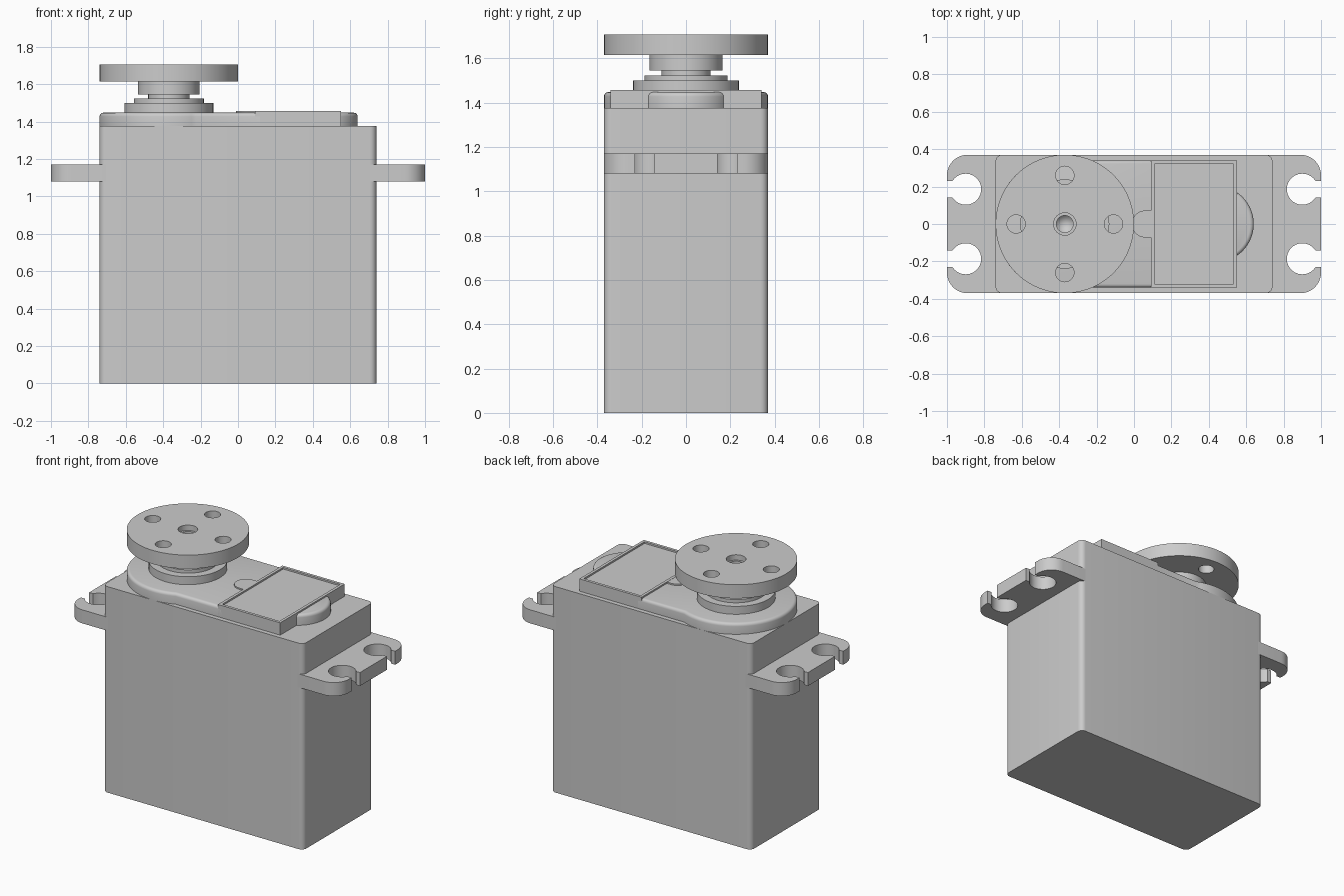
import bpy, bmesh
from math import sin, cos, pi, radians, degrees, asin, acos, sqrt

if "Cube" in bpy.data.objects:
    bpy.data.objects.remove(bpy.data.objects["Cube"])

grey = bpy.data.materials.new("plain grey")
grey.use_nodes = True
colour = (0.6, 0.6, 0.6, 1)
grey.diffuse_color = colour
grey.node_tree.nodes["Principled BSDF"].inputs["Base Color"].default_value = colour


def arc(cx, cy, r, start, end, n=16):
    """Points on an arc, angles in degrees."""
    angles = [radians(start + (end - start) * i / n) for i in range(n + 1)]
    return [(cx + r * cos(a), cy + r * sin(a)) for a in angles]


def circle(cx, cy, r, n=48):
    return arc(cx, cy, r, 0, 360, n)[:-1]


def finish(name, bm):
    bmesh.ops.recalc_face_normals(bm, faces=bm.faces)
    mesh = bpy.data.meshes.new(name)
    bm.to_mesh(mesh)
    bm.free()
    mesh.materials.append(grey)
    obj = bpy.data.objects.new(name, mesh)
    bpy.context.collection.objects.link(obj)
    bpy.ops.object.select_all(action='DESELECT')
    obj.select_set(True)
    bpy.context.view_layer.objects.active = obj
    bpy.ops.object.shade_smooth_by_angle(angle=radians(35))
    return obj


def prism(name, outline, z0, z1, holes=(), bevel=0, recess=None):
    """Extrude an outline, with optional holes, rounded top rim or sunken top."""
    bm = bmesh.new()
    edges = []
    for loop in [outline, *holes]:
        vs = [bm.verts.new((x, y, z0)) for x, y in loop]
        if not holes:
            bm.faces.new(vs)
        else:
            edges += [bm.edges.new((vs[i - 1], vs[i])) for i in range(len(vs))]
    if holes:
        bmesh.ops.triangle_fill(bm, use_beauty=True, edges=edges)
    ext = bmesh.ops.extrude_face_region(bm, geom=bm.faces[:], use_keep_orig=True)
    for v in ext["geom"]:
        if isinstance(v, bmesh.types.BMVert):
            v.co.z = z1
    bmesh.ops.recalc_face_normals(bm, faces=bm.faces)
    top = [f for f in bm.faces if all(v.co.z == v2.co.z and v.co.z > (z0 + z1) / 2
                                      for v in f.verts for v2 in f.verts)]
    if bevel:
        rim = {e for f in top for e in f.edges}
        bmesh.ops.bevel(bm, geom=list(rim), offset=bevel, segments=4,
                        profile=0.5, affect='EDGES')
    if recess:
        width, depth = recess
        bmesh.ops.inset_region(bm, faces=top, thickness=width)
        down = bmesh.ops.extrude_face_region(bm, geom=top)
        bmesh.ops.delete(bm, geom=top, context='FACES')
        for v in down["geom"]:
            if isinstance(v, bmesh.types.BMVert):
                v.co.z -= depth
    return finish(name, bm)


def lathe(name, cx, profile, n=64):
    """Spin an (r, z) profile about a vertical axis at x = cx."""
    bm = bmesh.new()
    vs = [bm.verts.new((cx + r, 0, z)) for r, z in profile]
    edges = [bm.edges.new(pair) for pair in zip(vs, vs[1:])]
    bmesh.ops.spin(bm, geom=vs + edges, cent=(cx, 0, 0), axis=(0, 0, 1),
                   angle=2 * pi, steps=n)
    bmesh.ops.remove_doubles(bm, verts=bm.verts, dist=0.0002)
    return finish(name, bm)


# Case with rounded upright corners
W, D, TOP = 0.74, 0.37, 1.375
R = 0.035
corners = [(1, -1, -90), (1, 1, 0), (-1, 1, 90), (-1, -1, 180)]
case = [p for sx, sy, a in corners
        for p in arc(sx * (W - R), sy * (D - R), R, a, a + 90, 6)]
prism("case", case, 0, TOP)

# Mounting ears with two open screw slots each
slot_r, slot_half, slot_y = 0.083, 0.044, 0.186
mouth = degrees(asin(slot_half / slot_r))
ear = [(0.7, -D)] + arc(0.89, -D + 0.11, 0.11, -90, 0, 10)
for y in (-slot_y, slot_y):
    ear += [(1, y - slot_half)]
    ear += arc(0.9, y, slot_r, -mouth, mouth - 360, 36)
    ear += [(1, y + slot_half)]
ear += arc(0.89, D - 0.11, 0.11, 0, 90, 10) + [(0.7, D)]
for name, side in (("left_ear", 1), ("right_ear", -1)):
    prism(name, [(side * x, y) for x, y in ear], 1.08, 1.17)

# Gear cover: round end running into a straight-sided plate
AX, half = -0.37, 0.34
COVER = 1.447
meet = degrees(asin(half / D))
cover = arc(AX, 0, D, 180 - (180 - meet) - 0, 360 - meet, 56)
cover += [(0.118, -half), (0.118, half)]
prism("gear_cover", cover, TOP, COVER, bevel=0.02)

# Raised panel with sunken label area, key tab and rounded end boss
panel = [(0.09, -half), (0.55, -half), (0.55, half), (0.09, half)]
prism("label_panel", panel, TOP, 1.457, recess=(0.027, 0.011))
tab = arc(0.06, 0, 0.072, 90, 270, 20) + [(0.1, -0.072), (0.1, 0.072)]
prism("key_tab", tab, 1.43, 1.456)
boss_x, boss_r = 0.435, 0.205
spread = degrees(acos((0.535 - boss_x) / boss_r))
prism("end_boss", arc(boss_x, 0, boss_r, -spread, spread, 28), TOP, COVER, bevel=0.02)

# Stepped bearing collar
lathe("bearing_collar", AX, [(0, 1.42), (0.238, 1.42), (0.238, 1.5),
                             (0.187, 1.5), (0.187, 1.522), (0, 1.522)])

# Output shaft and hub, with a conical screw bore
lathe("output_hub", AX, [(0, 1.51), (0.11, 1.51), (0.11, 1.545), (0.165, 1.545),
                         (0.165, 1.63), (0.06, 1.63), (0.06, 1.67),
                         (0.045, 1.67), (0.045, 1.6), (0, 1.55)])

# Round horn with four screw holes and a centre bore
spots = [(AX + 0.26 * cos(i * pi / 2), 0.26 * sin(i * pi / 2)) for i in range(4)]
holes = [circle(x, y, 0.049, 32) for x, y in spots] + [circle(AX, 0, 0.06, 32)]
prism("horn_disc", circle(AX, 0, D, 96), 1.615, 1.706, holes=holes)
